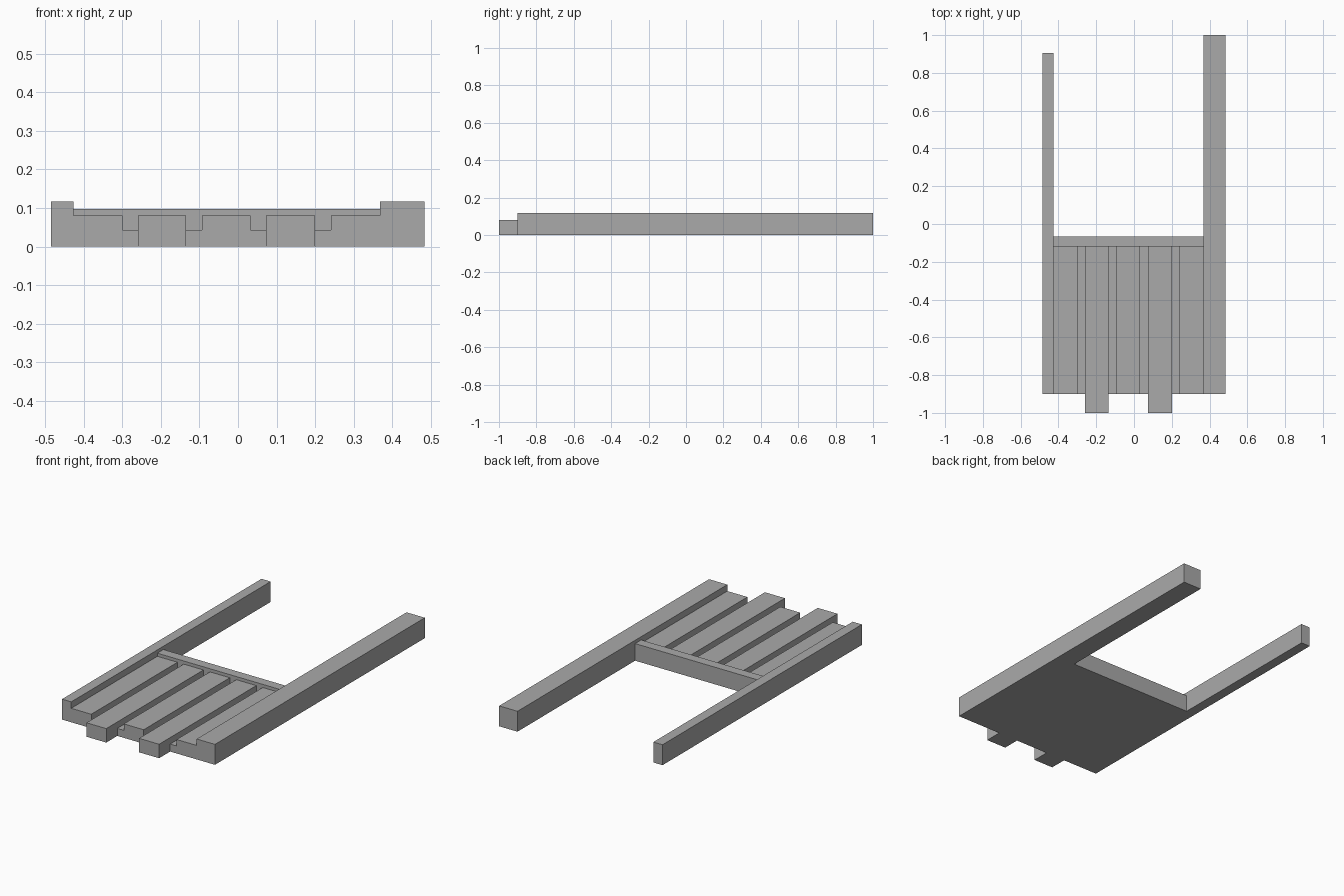
import bpy
import bmesh

default = bpy.data.objects.get("Cube")
if default:
    bpy.data.objects.remove(default, do_unlink=True)

# Single plain grey finish
grey = bpy.data.materials.new("plain_grey")
grey.use_nodes = True
colour = (0.4, 0.4, 0.4, 1)
grey.diffuse_color = colour
grey.node_tree.nodes["Principled BSDF"].inputs["Base Color"].default_value = colour

FRONT, TAB_FRONT, RAIL_FRONT, RAIL_BACK = -0.9, -1.0, -0.12, -0.065
BEAM_TOP, RAIL_TOP, DECK_TOP, GROOVE = 0.117, 0.098, 0.08, 0.043


def extrude(name, profile, y0, y1):
    """Sweep an (x, z) outline from y0 back to y1."""
    bm = bmesh.new()
    face = bm.faces.new([bm.verts.new((x, y0, z)) for x, z in profile])
    swept = bmesh.ops.extrude_face_region(bm, geom=[face])["geom"]
    verts = [v for v in swept if isinstance(v, bmesh.types.BMVert)]
    bmesh.ops.translate(bm, verts=verts, vec=(0, y1 - y0, 0))
    bmesh.ops.recalc_face_normals(bm, faces=bm.faces)
    mesh = bpy.data.meshes.new(name)
    bm.to_mesh(mesh)
    bm.free()
    mesh.materials.append(grey)
    obj = bpy.data.objects.new(name, mesh)
    bpy.context.collection.objects.link(obj)
    return obj


def bar(name, x0, x1, top, y0, y1):
    return extrude(name, [(x0, 0), (x1, 0), (x1, top), (x0, top)], y0, y1)


def plank(name, x0, x1, lip_left, lip_right):
    """Short plank whose low lips form the groove floors."""
    profile = [(x0, 0), (x1, 0)]
    if lip_right:
        profile += [(x1, GROOVE), (x1 - lip_right, GROOVE)]
    profile += [(x1 - lip_right, DECK_TOP), (x0 + lip_left, DECK_TOP)]
    if lip_left:
        profile += [(x0 + lip_left, GROOVE), (x0, GROOVE)]
    return extrude(name, profile, FRONT, RAIL_FRONT)


# Side beams of unequal width and length
bar("right_beam", -0.485, -0.427, BEAM_TOP, FRONT, 0.905)
bar("left_beam", 0.368, 0.484, BEAM_TOP, FRONT, 1.0)

# Cross rail behind the deck
bar("cross_rail", -0.427, 0.368, RAIL_TOP, RAIL_FRONT, RAIL_BACK)

# Long planks projecting as tabs
bar("right_long_plank", -0.26, -0.135, DECK_TOP, TAB_FRONT, RAIL_FRONT)
bar("left_long_plank", 0.073, 0.2, DECK_TOP, TAB_FRONT, RAIL_FRONT)

# Short planks with groove lips
plank("right_short_plank", -0.427, -0.26, 0, 0.04)
plank("middle_short_plank", -0.135, 0.073, 0.041, 0.041)
plank("left_short_plank", 0.2, 0.368, 0.041, 0)
